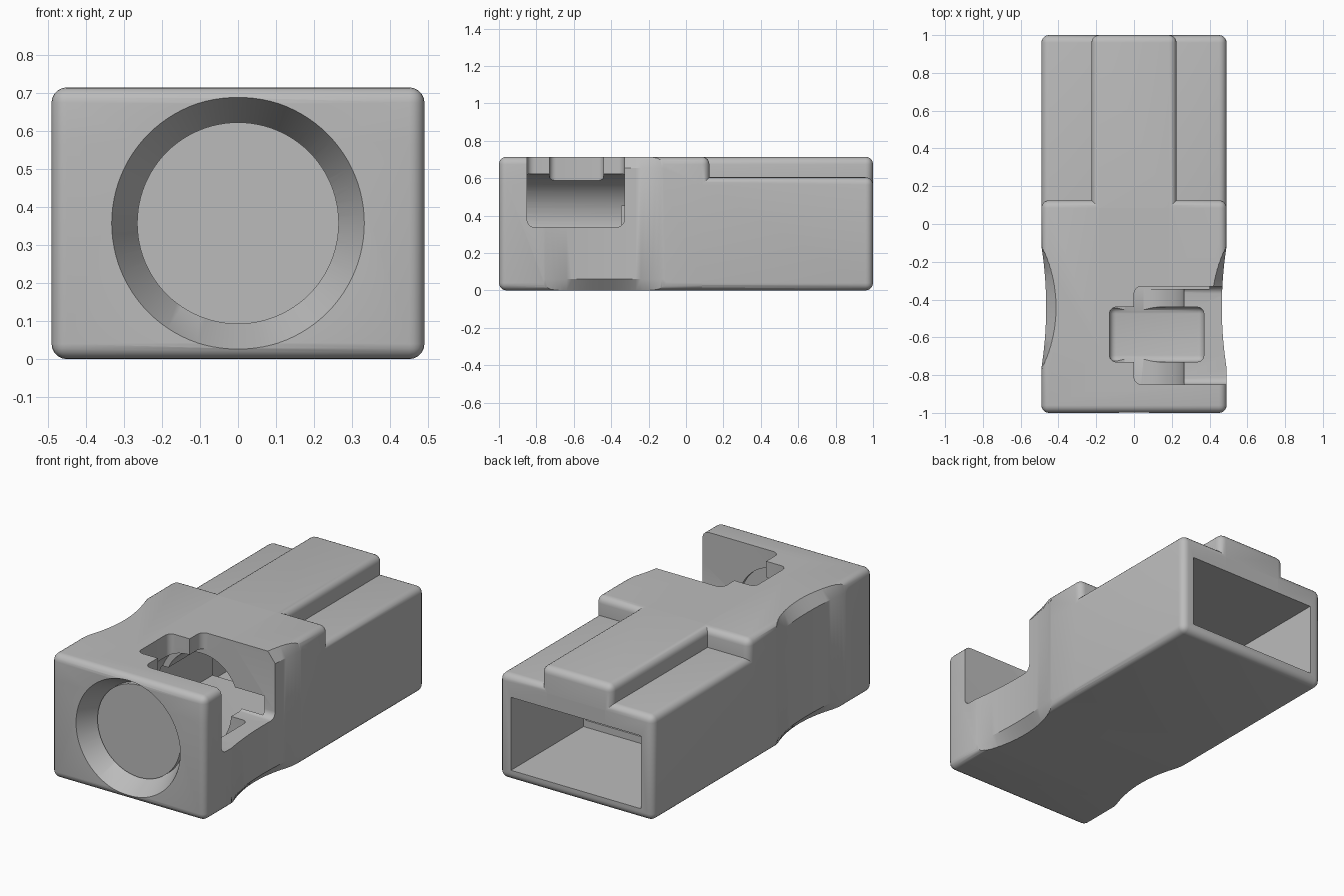
import bpy, bmesh, math
from mathutils import Matrix, Vector

cube = bpy.data.objects.get("Cube")
if cube:
    bpy.data.objects.remove(cube, do_unlink=True)

W, H, AXIS = 0.49, 0.714, 0.357      # half width, height, bore axis height


def to_object(bm, name):
    bmesh.ops.recalc_face_normals(bm, faces=bm.faces)
    mesh = bpy.data.meshes.new(name)
    bm.to_mesh(mesh)
    bm.free()
    obj = bpy.data.objects.new(name, mesh)
    bpy.context.collection.objects.link(obj)
    return obj


def box(name, x, y, z, round_by=0.0, segments=5):
    """Box from (min, max) ranges, with optional rounded edges."""
    bm = bmesh.new()
    bmesh.ops.create_cube(bm, size=1)
    for v in bm.verts:
        v.co = Vector([r[0] + (c + 0.5) * (r[1] - r[0]) for c, r in zip(v.co, (x, y, z))])
    if round_by:
        bmesh.ops.bevel(bm, geom=bm.edges[:], offset=round_by, segments=segments,
                        profile=0.5, affect='EDGES')
    return to_object(bm, name)


def bore(name, y0, y1, r0, r1, slope=None):
    """Cylinder or cone along y; slope is a (point, normal) clipping plane."""
    bm = bmesh.new()
    turn = Matrix.Translation((0, (y0 + y1) / 2, AXIS)) @ Matrix.Rotation(-math.pi / 2, 4, 'X')
    bmesh.ops.create_cone(bm, cap_ends=True, segments=96, radius1=r0, radius2=r1,
                          depth=y1 - y0, matrix=turn)
    if slope:
        bmesh.ops.bisect_plane(bm, geom=bm.verts[:] + bm.edges[:] + bm.faces[:],
                               plane_co=slope[0], plane_no=slope[1], clear_outer=True)
        bmesh.ops.holes_fill(bm, edges=[e for e in bm.edges if e.is_boundary])
    return to_object(bm, name)


def grip(name, side):
    """Shallow finger recess that flares at the top and bottom edges."""
    bm = bmesh.new()
    rings = []
    for z, depth in ((-0.02, 0.095), (0.06, 0.025), (H - 0.06, 0.025), (H + 0.02, 0.095)):
        ring = []
        for i in range(25):
            t = i / 12 - 1
            x = W + 0.003 - (depth + 0.003) * (1 - t * t)
            ring.append(bm.verts.new((side * x, -0.44 + 0.34 * t, z)))
        ring += [bm.verts.new((side * 0.6, -0.44 + s * 0.34, z)) for s in (1, -1)]
        rings.append(ring)
    n = len(rings[0])
    for a, b in zip(rings, rings[1:]):
        for i in range(n):
            j = (i + 1) % n
            bm.faces.new((a[i], a[j], b[j], b[i]))
    bm.faces.new(rings[0])
    bm.faces.new(rings[-1])
    return to_object(bm, name)


def combine(target, tool, operation):
    """Apply a boolean and remove the tool."""
    tool.hide_render = True
    mod = target.modifiers.new(tool.name, 'BOOLEAN')
    mod.operation, mod.solver, mod.object = operation, 'EXACT', tool
    bpy.context.view_layer.update()
    graph = bpy.context.evaluated_depsgraph_get()
    mesh = bpy.data.meshes.new_from_object(target.evaluated_get(graph))
    target.modifiers.clear()
    target.data = mesh
    bpy.data.objects.remove(tool, do_unlink=True)


# Housing: low rear base, full height front block and central ridge
housing = box("housing", (-W, W), (-1, 1), (0, 0.605), 0.04)
combine(housing, box("front_block", (-W, W), (-1, 0.125), (0, H), 0.04), 'UNION')
combine(housing, box("ridge", (-0.225, 0.225), (-0.9, 1), (0.1, H), 0.04), 'UNION')

cutters = [
    # Finger recesses on both sides
    grip("left_grip", 1),
    grip("right_grip", -1),
    # Funnel mouth, main bore and sloping inner bore
    bore("funnel", -1.0001, -0.87, 0.332, 0.265),
    bore("main_bore", -0.9, -0.33, 0.265, 0.265),
    bore("inner_bore", -0.4, 0.3, 0.232, 0.232,
         slope=((0, -0.18, 0.6), (0, 0.6, 0.8))),
    # Channel through the middle and wider rear socket
    box("channel", (-0.4, 0.4), (-0.345, 0.5), (0.1, 0.45)),
    box("rear_socket", (-0.415, 0.415), (0.34, 1.1), (0.06, 0.48)),
    # Corner window open to the top and left side
    box("window", (0, 0.7), (-0.85, -0.33), (0.338, 0.95), 0.04),
    # Wider pocket across the bore, with its slot in the top
    box("pocket", (-0.13, 0.37), (-0.73, -0.44), (0.09, 0.9), 0.035),
]
for cutter in cutters:
    combine(housing, cutter, 'DIFFERENCE')

# Plain grey finish
grey = bpy.data.materials.new("grey plastic")
grey.use_nodes = True
colour = (0.5, 0.5, 0.5, 1)
grey.diffuse_color = colour
grey.node_tree.nodes["Principled BSDF"].inputs["Base Color"].default_value = colour
housing.data.materials.clear()
housing.data.materials.append(grey)
for face in housing.data.polygons:
    face.material_index = 0

bpy.ops.object.select_all(action='DESELECT')
housing.select_set(True)
bpy.context.view_layer.objects.active = housing
bpy.ops.object.shade_smooth_by_angle(angle=math.radians(30))
